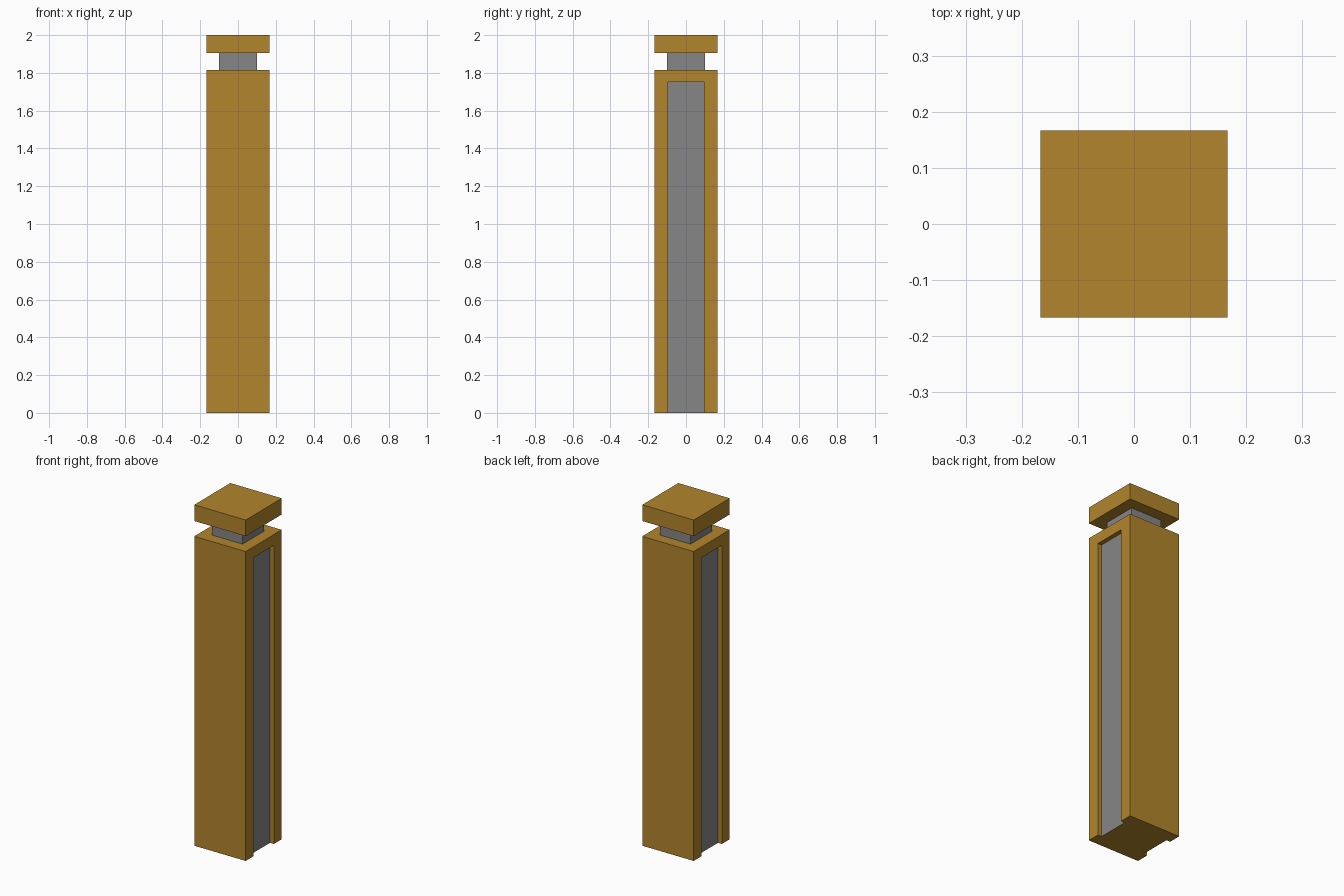
import bpy
import bmesh
from mathutils import Vector

if "Cube" in bpy.data.objects:
    bpy.data.objects.remove(bpy.data.objects["Cube"])


def material(name, colour):
    m = bpy.data.materials.new(name)
    m.diffuse_color = (*colour, 1)
    m.use_nodes = True
    m.node_tree.nodes["Principled BSDF"].inputs["Base Color"].default_value = m.diffuse_color
    return m


ochre = material("ochre", (0.445, 0.235, 0.025))
grey = material("grey", (0.238, 0.238, 0.238))

HALF = 0.167      # half width of post and cap
DEPTH = 0.025     # depth of side grooves


def box(name, lo, hi, mat):
    lo, hi = Vector(lo), Vector(hi)
    bm = bmesh.new()
    bmesh.ops.create_cube(bm, size=1)
    for v in bm.verts:
        v.co = Vector([(lo[i] + hi[i]) / 2 + v.co[i] * (hi[i] - lo[i]) for i in range(3)])
    me = bpy.data.meshes.new(name)
    bm.to_mesh(me)
    bm.free()
    me.materials.append(mat)
    ob = bpy.data.objects.new(name, me)
    bpy.context.collection.objects.link(ob)
    return ob


# Post with a groove cut in both sides, open at the bottom
post = box("post", (-HALF, -HALF, 0), (HALF, HALF, 1.815), ochre)
inner = HALF - DEPTH
for s in (-1, 1):
    xs = sorted((s * inner, s * (HALF + 0.1)))
    cutter = box("groove_cutter", (xs[0], -0.094, -0.1), (xs[1], 0.094, 1.752), ochre)
    cutter.hide_render = True
    mod = post.modifiers.new("groove", 'BOOLEAN')
    mod.operation = 'DIFFERENCE'
    mod.solver = 'EXACT'
    mod.object = cutter
    bpy.context.view_layer.objects.active = post
    bpy.ops.object.modifier_apply(modifier=mod.name)
    bpy.data.objects.remove(cutter)

# Groove floors are grey, everything else ochre
post.data.materials.clear()
post.data.materials.append(ochre)
post.data.materials.append(grey)
for p in post.data.polygons:
    floor = abs(p.normal.x) > 0.9 and abs(abs(p.center.x) - inner) < 0.005
    p.material_index = 1 if floor else 0

# Neck and cap
box("neck", (-0.1, -0.1, 1.815), (0.1, 0.1, 1.905), grey)
box("cap", (-HALF, -HALF, 1.905), (HALF, HALF, 2.0), ochre)
